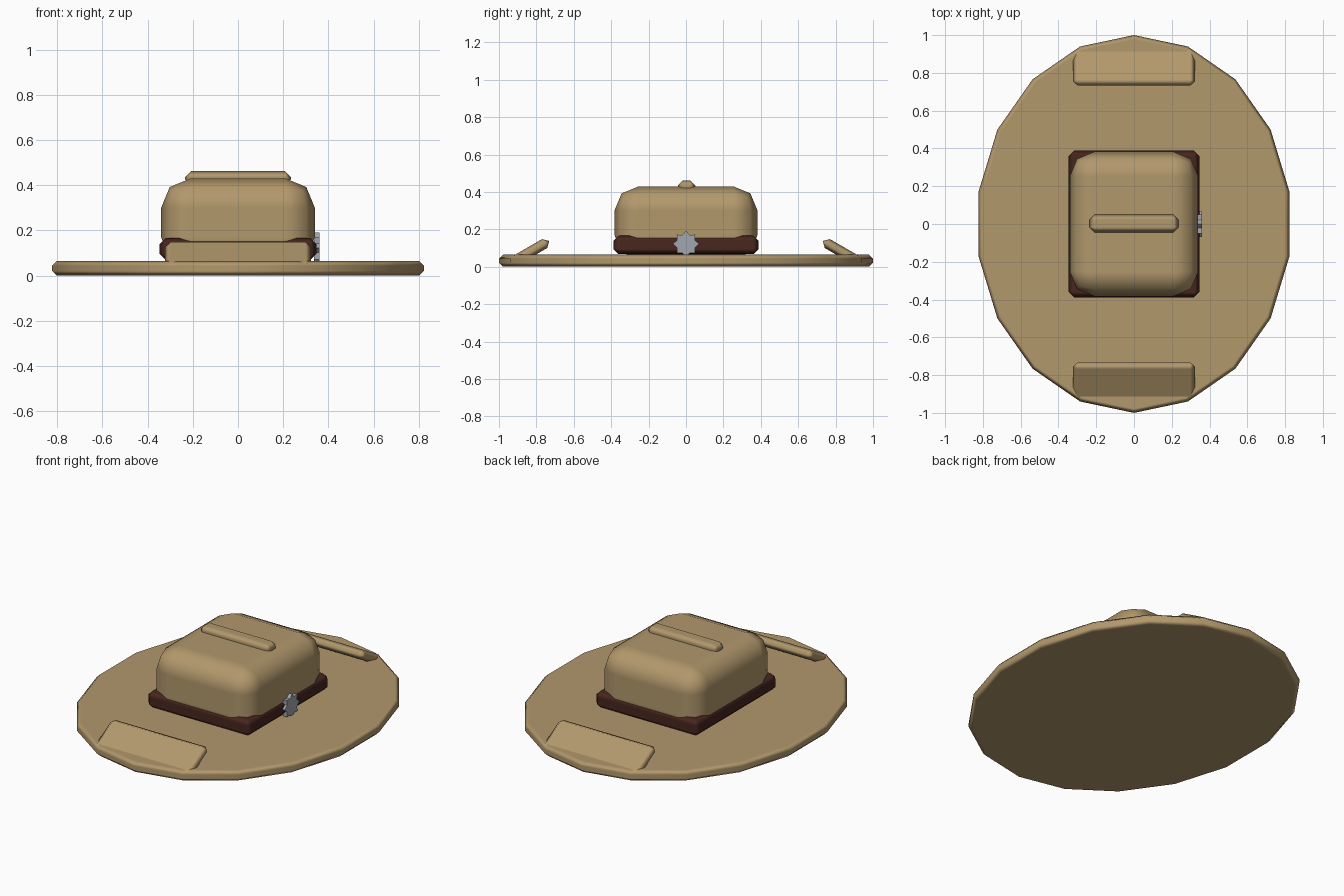
import bpy, bmesh, math
from mathutils import Matrix

if "Cube" in bpy.data.objects:
    bpy.data.objects.remove(bpy.data.objects["Cube"])


def material(name, color):
    m = bpy.data.materials.new(name)
    m.diffuse_color = (*color, 1)
    m.use_nodes = True
    m.node_tree.nodes["Principled BSDF"].inputs["Base Color"].default_value = m.diffuse_color
    return m


TAN = material("tan felt", (0.445, 0.315, 0.15))
BROWN = material("dark brown leather", (0.065, 0.019, 0.013))
SILVER = material("silver metal", (0.36, 0.38, 0.42))


def make(name, bm, mat, bevel=0, segments=1, smooth=True):
    """Turn a bmesh into an object with optional rounded edges."""
    bmesh.ops.recalc_face_normals(bm, faces=bm.faces)
    for f in bm.faces:
        f.smooth = smooth
    mesh = bpy.data.meshes.new(name)
    bm.to_mesh(mesh)
    bm.free()
    mesh.materials.append(mat)
    ob = bpy.data.objects.new(name, mesh)
    bpy.context.collection.objects.link(ob)
    if bevel:
        b = ob.modifiers.new("rounded edges", 'BEVEL')
        b.width = bevel
        b.segments = segments
        b.limit_method = 'ANGLE'
        b.angle_limit = math.radians(40)
        b.harden_normals = smooth
    return ob


def box(name, center, size, mat, bevel, segments=1, tilt=0):
    bm = bmesh.new()
    bmesh.ops.create_cube(bm, size=1, matrix=Matrix.Translation(center)
                          @ Matrix.Rotation(tilt, 4, 'X')
                          @ Matrix.Diagonal((*size, 1)))
    return make(name, bm, mat, bevel, segments)


def prism(name, outline, offset, mat, **kw):
    """Extrude a closed outline along an offset vector."""
    bm = bmesh.new()
    face = bm.faces.new([bm.verts.new(p) for p in outline])
    new = bmesh.ops.extrude_face_region(bm, geom=[face], use_keep_orig=True)
    bmesh.ops.translate(bm, vec=offset,
                        verts=[v for v in new["geom"] if isinstance(v, bmesh.types.BMVert)])
    return make(name, bm, mat, **kw)


# Oval eighteen-sided brim
brim = [(0.835 * math.cos(a), math.sin(a), 0)
        for a in (math.radians(90 + 20 * i) for i in range(18))]
prism("brim", brim, (0, 0, 0.065), TAN, bevel=0.022)

# Turned-up flaps at the front and back of the brim
for name, side in (("front_flap", -1), ("back_flap", 1)):
    box(name, (0, side * 0.83, 0.081), (0.645, 0.222, 0.055), TAN, 0.025,
        tilt=-side * math.radians(30))

# Crown, ridge on top, and hat band
box("crown", (0, 0, 0.235), (0.68, 0.765, 0.39), TAN, 0.13, 2)
box("crown_ridge", (0, 0.003, 0.431), (0.47, 0.094, 0.062), TAN, 0.027)
box("hat_band", (0, 0, 0.117), (0.692, 0.776, 0.1), BROWN, 0.028)

# Eight-pointed badge on the right side of the band
star = []
for i in range(16):
    r = 0.07 if i % 2 == 0 else 0.052
    a = math.pi * i / 8
    star.append((0.335, r * math.cos(a), 0.122 + r * math.sin(a)))
prism("star_badge", star, (0.026, 0, 0), SILVER, smooth=False)
